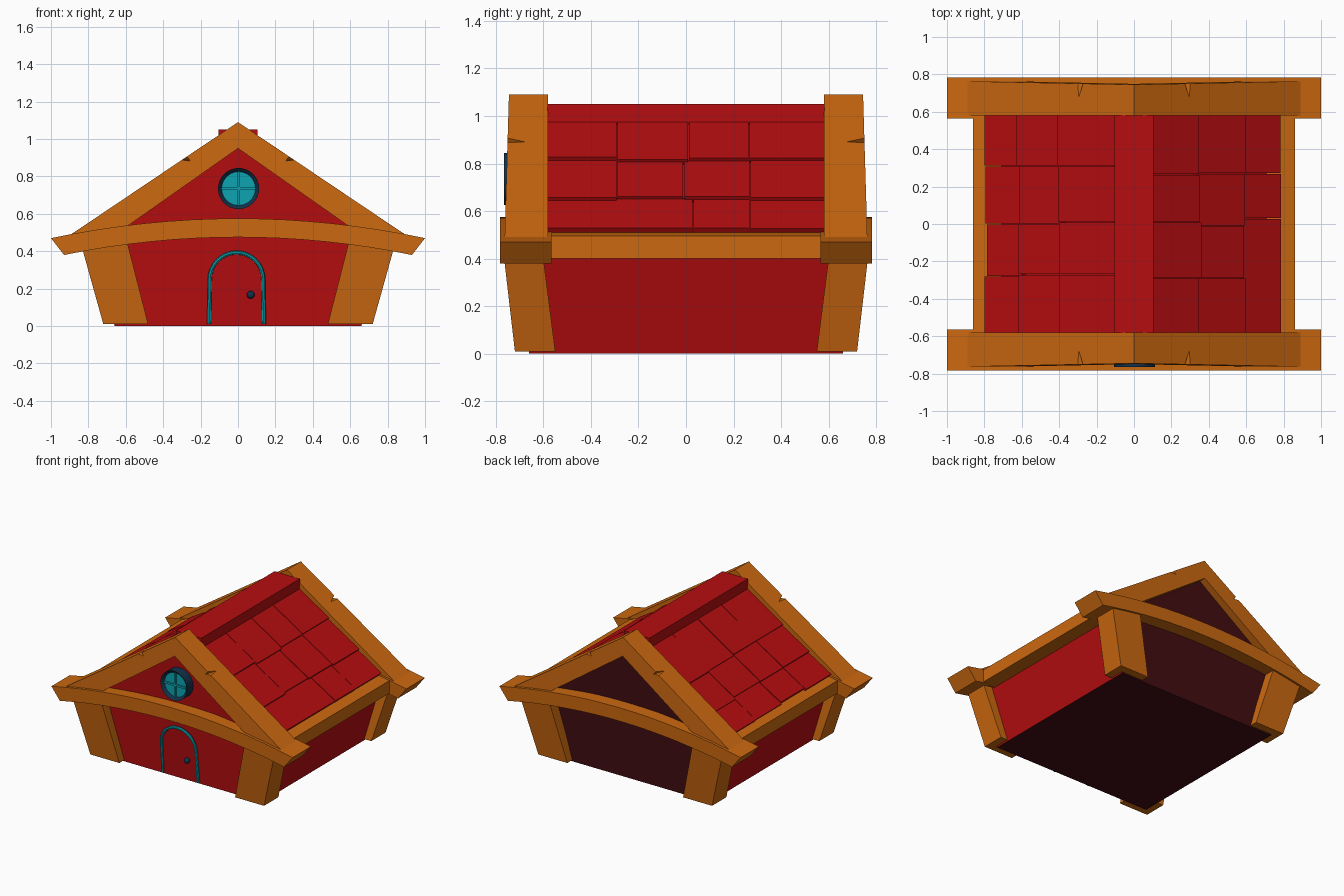
import bpy, bmesh, math, random
from mathutils import Vector

random.seed(4)
cube = bpy.data.objects.get("Cube")
if cube:
    bpy.data.objects.remove(cube, do_unlink=True)


def material(name, r, g, b):
    m = bpy.data.materials.new(name)
    m.use_nodes = True
    m.diffuse_color = (r, g, b, 1)
    m.node_tree.nodes["Principled BSDF"].inputs["Base Color"].default_value = (r, g, b, 1)
    return m


ORANGE = material("orange wood", 0.60, 0.14, 0.005)
RED = material("red paint", 0.47, 0.004, 0.005)
MAROON = material("dark maroon", 0.054, 0.004, 0.006)
TEAL = material("teal", 0.004, 0.37, 0.44)
NAVY = material("navy", 0.006, 0.032, 0.07)


def finish(name, bm, *mats):
    bmesh.ops.recalc_face_normals(bm, faces=bm.faces)
    me = bpy.data.meshes.new(name)
    bm.to_mesh(me)
    bm.free()
    for m in mats:
        me.materials.append(m)
    ob = bpy.data.objects.new(name, me)
    bpy.context.collection.objects.link(ob)
    return ob


def loft(loop_a, loop_b):
    """Closed solid between two matching outlines."""
    bm = bmesh.new()
    a = [bm.verts.new(p) for p in loop_a]
    b = [bm.verts.new(p) for p in loop_b]
    bm.faces.new(a)
    bm.faces.new(b[::-1])
    for i in range(len(a)):
        j = (i + 1) % len(a)
        bm.faces.new((a[i], b[i], b[j], a[j]))
    bm.normal_update()
    return bm


def prism(profile, y0, y1):
    """Extrude an x-z profile along y; ends may be functions of z."""
    f0 = y0 if callable(y0) else lambda z: y0
    f1 = y1 if callable(y1) else lambda z: y1
    return loft([(x, f0(z), z) for x, z in profile], [(x, f1(z), z) for x, z in profile])


def wall_y(z):
    return 0.66 + 0.04 * min(z / 0.45, 1)


# House body: flared walls with gables, dark on the back and underside
body = prism([(-0.66, 0), (0.66, 0), (0.77, 0.47), (0, 1.0), (-0.77, 0.47)],
             lambda z: -wall_y(z), wall_y)
bmesh.ops.recalc_face_normals(body, faces=body.faces)
body.normal_update()
for f in body.faces:
    if f.normal.y > 0.7 or f.normal.z < -0.7:
        f.material_index = 1
finish("house_body", body, RED, MAROON)

# Leaning corner posts
for sy, end in ((-1, "front"), (1, "back")):
    for sx, side in ((-1, "right"), (1, "left")):
        def ring(x0, x1, y0, y1, z):
            return [(sx * x, sy * y, z) for x, y in ((x0, y0), (x1, y0), (x1, y1), (x0, y1))]
        finish(f"{end}_{side}_post", loft(ring(0.48, 0.72, 0.55, 0.72, 0.01),
                                          ring(0.59, 0.84, 0.605, 0.77, 0.44)), ORANGE)

# Bowed tie beams and gable frames
xs = [i / 8 for i in range(-8, 9)]
bow = [(x, 0.575 - 0.105 * x * x) for x in xs]
bow += [(x * 0.93, 0.475 - 0.11 * (x * 0.93) ** 2) for x in reversed(xs)]
gable = [(-0.9, 0.485), (0, 1.09), (0.9, 0.485), (0.64, 0.5), (0, 0.95), (-0.64, 0.5)]
for sy, end in ((-1, "front"), (1, "back")):
    finish(f"{end}_bowed_beam", prism(bow, sy * 0.565, sy * 0.782), ORANGE)
    frame = finish(f"{end}_gable_frame",
                   prism(gable, sy * 0.58, lambda z: sy * (0.745 + 0.03 * (1.09 - z))), ORANGE)
    # Wedge chips in the outer edges of the frame
    for sx in (-1, 1):
        chip = bmesh.new()
        pts = [(0.235, -0.79, 0.878), (0.285, -0.79, 0.95), (0.345, -0.79, 0.89), (0.31, -0.65, 0.895)]
        v = [chip.verts.new((sx * x, -sy * y, z)) for x, y, z in pts]
        for tri in ((0, 1, 2), (0, 1, 3), (1, 2, 3), (2, 0, 3)):
            chip.faces.new([v[i] for i in tri])
        cutter = finish("chip_cutter", chip, ORANGE)
        cutter.hide_render = True
        cutter.hide_set(True)
        mod = frame.modifiers.new("chip", 'BOOLEAN')
        mod.operation = 'DIFFERENCE'
        mod.solver = 'EXACT'
        mod.object = cutter
        bpy.context.view_layer.objects.active = frame
        bpy.ops.object.modifier_apply(modifier=mod.name)
        bpy.data.objects.remove(cutter, do_unlink=True)

# Eave beams along the sides
for sx, side in ((-1, "right"), (1, "left")):
    eave = [(sx * x, z) for x, z in ((0.7, 0.4), (0.86, 0.4), (0.86, 0.495), (0.78, 0.51), (0.7, 0.51))]
    finish(f"{side}_eave_beam", prism(eave, -0.58, 0.58), ORANGE)


# Overlapping roof tiles in three rows per side
def slope(x):
    return 1.06 - 0.678 * x


rows = {
    1: [(0.07, 0.355, (-0.29, 0.01, 0.265)), (0.34, 0.59, (-0.29, -0.01, 0.27)),
        (0.575, 0.785, (0.03, 0.27))],
    -1: [(0.07, 0.405, (-0.27, 0.01, 0.31)), (0.39, 0.62, (-0.27, 0.0, 0.31)),
         (0.60, 0.79, (-0.28, 0.0, 0.31))],
}
for sx, side in ((-1, "right"), (1, "left")):
    for r, (x0, x1, cuts) in enumerate(rows[sx]):
        edges = (-0.583, *cuts, 0.583)
        for i in range(len(edges) - 1):
            lift = random.uniform(-0.004, 0.004)
            end = x1 + random.uniform(-0.008, 0.012)
            tile = [(x0, slope(x0) - 0.016), (end, slope(end) + lift),
                    (end - 0.015, slope(end) - 0.022), (x0 - 0.02, slope(x0) - 0.05)]
            finish(f"{side}_roof_tile_{r + 1}_{i + 1}",
                   prism([(sx * x, z) for x, z in tile], edges[i] + 0.002, edges[i + 1] - 0.002), RED)

# Ridge cap
finish("ridge_cap", prism([(-0.105, 0.965), (0.105, 0.965), (0.105, 1.05), (-0.105, 1.05)],
                          -0.583, 0.583), RED)

# Round window: rim with a sunken pane and crossing bars
cx, cz = 0.003, 0.735
circle = [(cx + 0.11 * math.cos(a), cz + 0.11 * math.sin(a))
          for a in (i * math.tau / 32 for i in range(32))]
win = prism(circle, -0.765, -0.69)
win.faces.ensure_lookup_table()
pane = min(win.faces, key=lambda f: f.calc_center_median().y)
bmesh.ops.recalc_face_normals(win, faces=win.faces)
bmesh.ops.inset_region(win, faces=[pane], thickness=0.02)
for v in pane.verts:
    v.co.y += 0.02
pane.material_index = 1
finish("round_window", win, NAVY, TEAL)
for name, w, h in (("window_bar_upright", 0.007, 0.09), ("window_bar_level", 0.09, 0.007)):
    bar = [(cx - w, cz - h), (cx + w, cz - h), (cx + w, cz + h), (cx - w, cz + h)]
    finish(name, prism(bar, -0.755, -0.74), TEAL)

# Arched door leaf and its tube surround
dx, dz, rad = -0.008, 0.25, 0.143
arch = [(dx + rad * math.cos(a), dz + rad * math.sin(a))
        for a in (i * math.pi / 16 for i in range(17))]
arch = [(dx + rad + 0.004, 0.012)] + arch + [(dx - rad - 0.004, 0.012)]
finish("door_leaf", prism(arch, lambda z: -wall_y(z) - 0.006, lambda z: -wall_y(z) + 0.02), RED)
curve = bpy.data.curves.new("door_surround", 'CURVE')
curve.dimensions = '3D'
curve.bevel_depth = 0.011
curve.bevel_resolution = 2
curve.use_fill_caps = True
path = curve.splines.new('POLY')
path.points.add(len(arch) - 1)
for p, (x, z) in zip(path.points, arch):
    p.co = (x, -wall_y(z) - 0.008, z, 1)
curve.materials.append(TEAL)
surround = bpy.data.objects.new("door_surround", curve)
bpy.context.collection.objects.link(surround)

# Door knob
knob = bmesh.new()
bmesh.ops.create_uvsphere(knob, u_segments=16, v_segments=10, radius=0.021)
bmesh.ops.translate(knob, verts=knob.verts, vec=Vector((0.068, -0.70, 0.167)))
knob_ob = finish("door_knob", knob, NAVY)

# Smooth only the rounded parts
bpy.ops.object.select_all(action='DESELECT')
for ob in (surround, knob_ob):
    ob.select_set(True)
bpy.context.view_layer.objects.active = surround
bpy.ops.object.convert(target='MESH')
bpy.ops.object.shade_smooth_by_angle()
